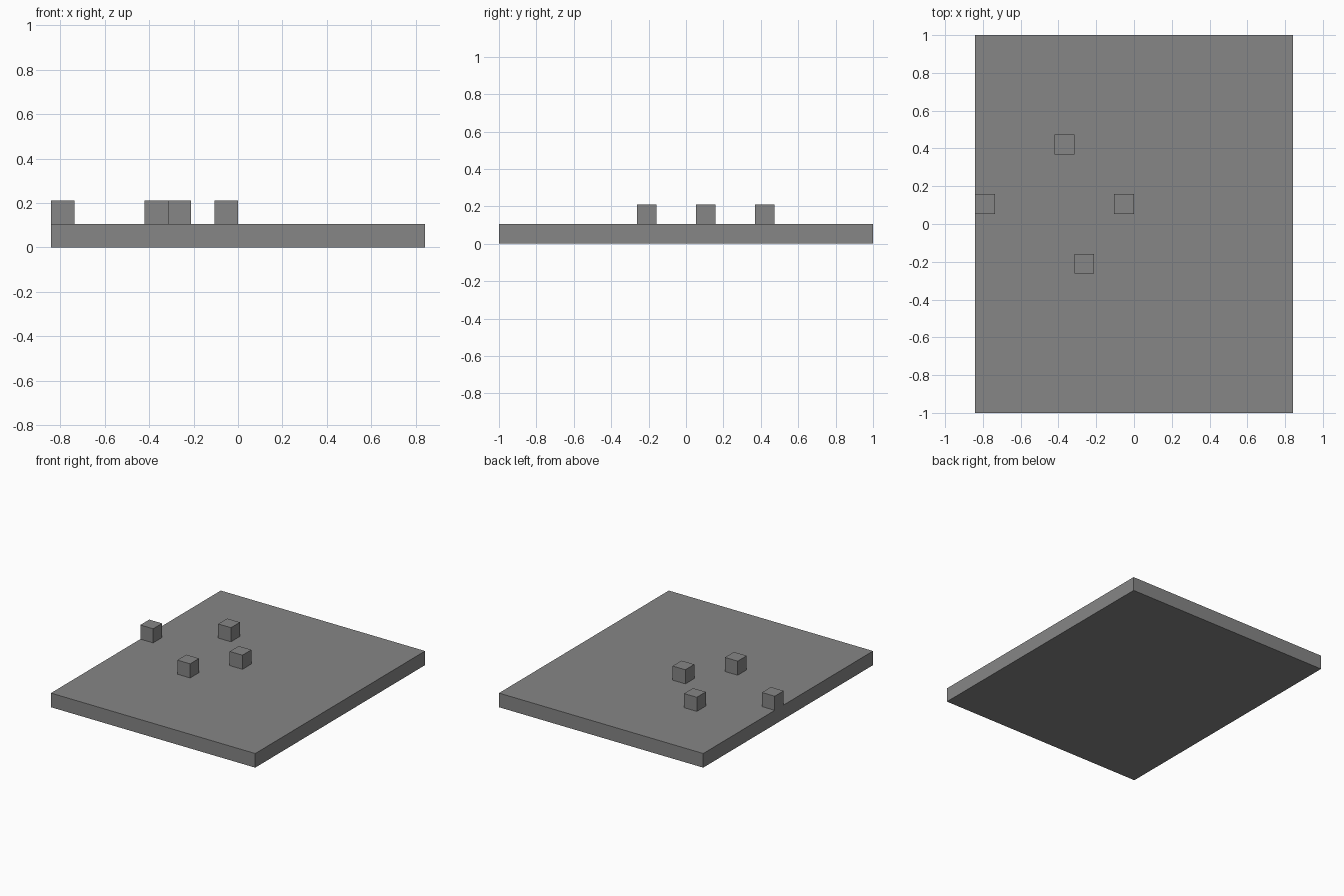
import bpy

cube = bpy.data.objects.get("Cube")
if cube:
    bpy.data.objects.remove(cube, do_unlink=True)

UNIT = 2 / 19  # edge of one small block

# Single grey material
grey = bpy.data.materials.new("plain_grey")
grey.use_nodes = True
colour = (0.24, 0.24, 0.24, 1)
grey.diffuse_color = colour
grey.node_tree.nodes["Principled BSDF"].inputs["Base Color"].default_value = colour


def box(name, centre, size):
    """Add a box, with centre and size given in block units."""
    bpy.ops.mesh.primitive_cube_add(size=1, location=[c * UNIT for c in centre])
    obj = bpy.context.object
    obj.name = name
    obj.scale = [s * UNIT for s in size]
    bpy.ops.object.transform_apply(location=False, rotation=False, scale=True)
    obj.data.materials.append(grey)
    return obj


# Flat base slab
box("base_slab", (0, 0, 0.5), (16, 19, 1))

# Small blocks standing on the slab
blocks = {
    "edge_block": (-7.5, 1),
    "back_block": (-3.5, 4),
    "front_block": (-2.5, -2),
    "middle_block": (-0.5, 1),
}
for name, (x, y) in blocks.items():
    box(name, (x, y, 1.5), (1, 1, 1))
